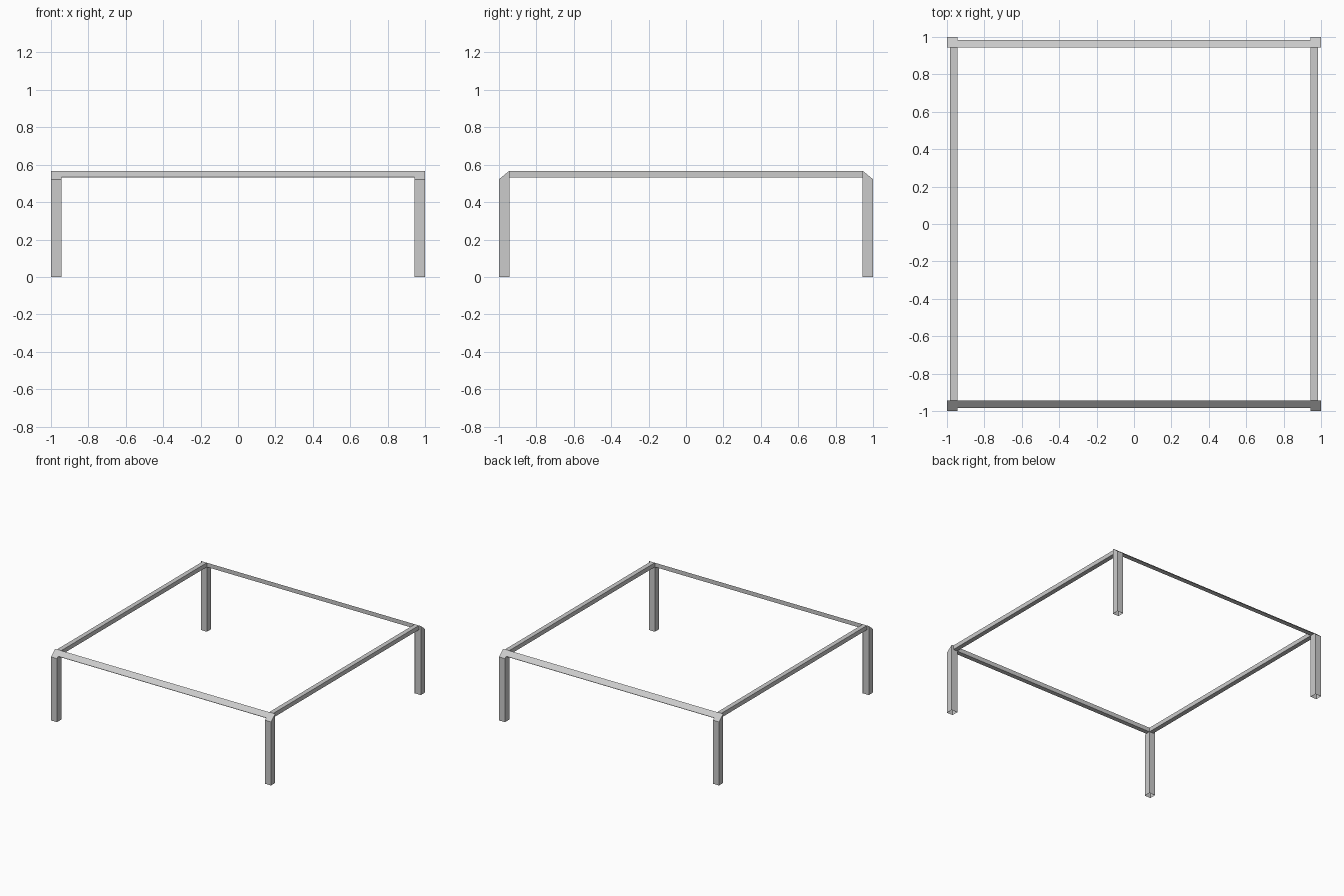
import bpy, bmesh
from mathutils import Vector

if "Cube" in bpy.data.objects:
    bpy.data.objects.remove(bpy.data.objects["Cube"])

OUT, INN = 1.0, 0.945        # outer and inner faces of the legs
RAIL = 0.983                 # outer face of the rails
TOP, SHOULDER, UNDER = 0.567, 0.522, 0.532


def prism(name, profile, axis, length, open_faces=None):
    """Extrude a closed profile along an axis vector; optionally drop faces."""
    bm = bmesh.new()
    face = bm.faces.new([bm.verts.new(p) for p in profile])
    ext = bmesh.ops.extrude_face_region(bm, geom=[face])
    moved = [v for v in ext["geom"] if isinstance(v, bmesh.types.BMVert)]
    bmesh.ops.translate(bm, verts=moved, vec=Vector(axis) * length)
    bmesh.ops.recalc_face_normals(bm, faces=bm.faces[:])
    if open_faces:
        bm.faces.ensure_lookup_table()
        drop = [f for f in bm.faces if open_faces(f)]
        bmesh.ops.delete(bm, geom=drop, context="FACES_ONLY")
    me = bpy.data.meshes.new(name)
    bm.to_mesh(me)
    bm.free()
    ob = bpy.data.objects.new(name, me)
    bpy.context.collection.objects.link(ob)
    return ob


for sy, yname in ((-1, "front"), (1, "back")):
    # Legs: hollow underneath, tops sloping outward in y
    for sx, xname in ((-1, "left"), (1, "right")):
        x0 = -OUT if sx < 0 else INN
        prof = [(x0, sy * OUT, 0), (x0, sy * INN, 0),
                (x0, sy * INN, TOP), (x0, sy * OUT, SHOULDER)]
        prism(f"{yname}_{xname}_leg", prof, (1, 0, 0), OUT - INN,
              lambda f: f.normal.z < -0.9)

    # Front and back rails: sloped outer face in line with the leg tops
    prof = [(-INN, sy * INN, UNDER), (-INN, sy * INN, TOP),
            (-INN, sy * RAIL, UNDER + 0.003), (-INN, sy * RAIL, UNDER)]
    prism(f"{yname}_rail", prof, (1, 0, 0), 2 * INN)

# Side rails: plain square bars
for sx, xname in ((-1, "left"), (1, "right")):
    prof = [(sx * INN, -INN, UNDER), (sx * RAIL, -INN, UNDER),
            (sx * RAIL, -INN, TOP), (sx * INN, -INN, TOP)]
    prism(f"{xname}_side_rail", prof, (0, 1, 0), 2 * INN)
